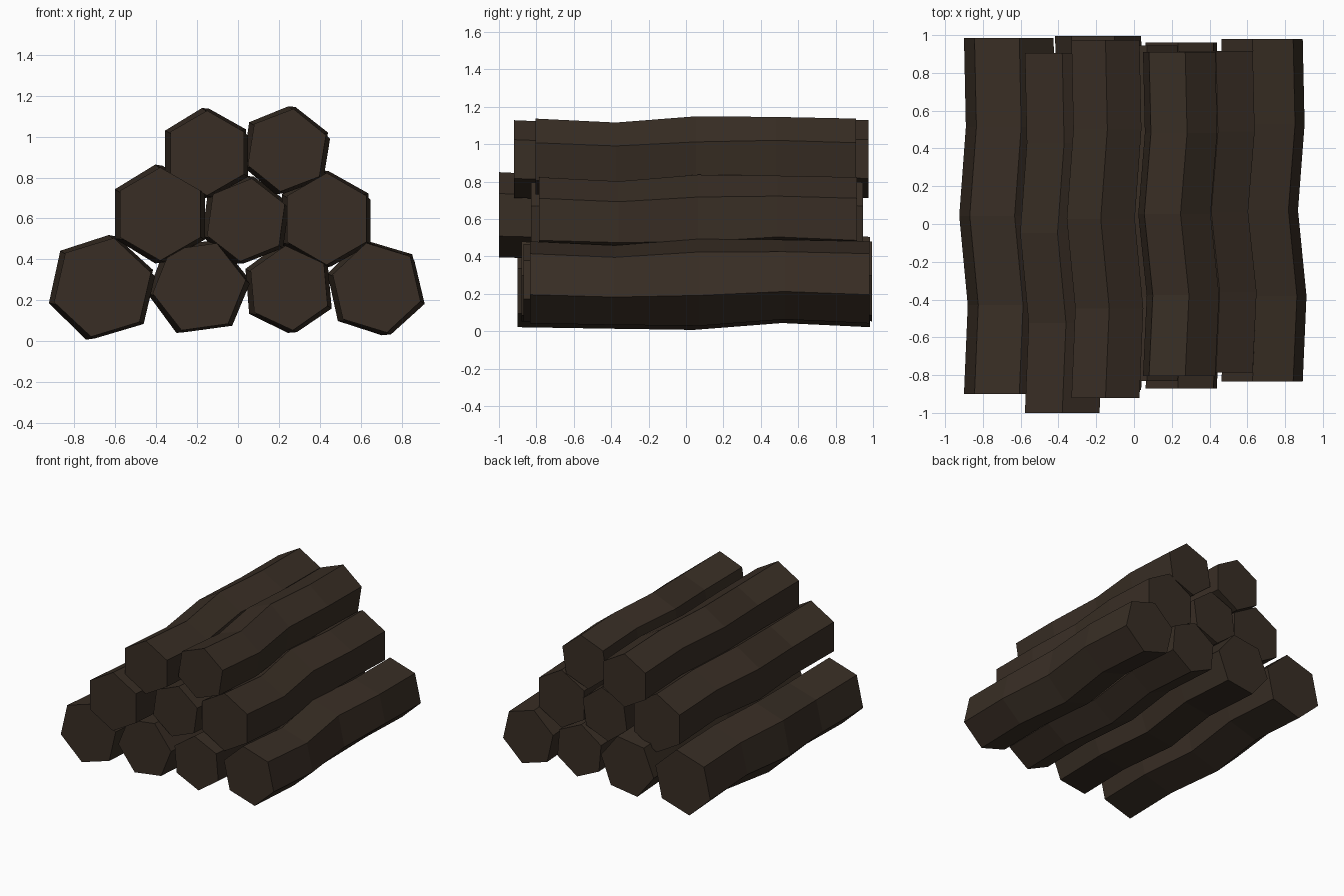
import bpy, bmesh
from math import cos, sin, radians

cube = bpy.data.objects.get("Cube")
if cube:
    bpy.data.objects.remove(cube, do_unlink=True)

bark = bpy.data.materials.new("dark brown wood")
bark.use_nodes = True
color = (0.040, 0.027, 0.018, 1)
bark.diffuse_color = color
bark.node_tree.nodes["Principled BSDF"].inputs["Base Color"].default_value = color

# Bends along a log: shift in x, shift in z, vertical stretch
BENDS = [(0, 0, 1), (0.02, -0.015, 0.97), (-0.025, 0, 1.06), (0.01, 0.015, 0.97), (0, 0, 1)]


def make_log(name, x, z, radius, turn, front, back):
    """Six-sided, slightly crooked log lying along y."""
    bm = bmesh.new()
    rings = []
    for i, (dx, dz, stretch) in enumerate(BENDS):
        y = front + (back - front) * i / (len(BENDS) - 1)
        angles = [radians(turn + 60 * k) for k in range(6)]
        rings.append([bm.verts.new((x + dx + radius * cos(a), y,
                                    z + dz + radius * stretch * sin(a))) for a in angles])
    for a, b in zip(rings, rings[1:]):
        for k in range(6):
            n = (k + 1) % 6
            bm.faces.new((a[k], a[n], b[n], b[k]))
    bm.faces.new(rings[0])
    bm.faces.new(rings[-1][::-1])
    bmesh.ops.recalc_face_normals(bm, faces=bm.faces)
    mesh = bpy.data.meshes.new(name)
    bm.to_mesh(mesh)
    bm.free()
    mesh.materials.append(bark)
    bpy.context.collection.objects.link(bpy.data.objects.new(name, mesh))


# Bottom row of four
make_log("bottom_log_far_right", -0.663, 0.263, 0.248, 17, -0.90, 0.985)
make_log("bottom_log_right", -0.19, 0.266, 0.23, 8, -0.88, 0.995)
make_log("bottom_log_left", 0.25, 0.26, 0.208, 35, -0.87, 0.96)
make_log("bottom_log_far_left", 0.678, 0.261, 0.225, 43, -0.835, 0.98)
# Middle row of three
make_log("middle_log_right", -0.38, 0.622, 0.228, 30, -1.0, 0.905)
make_log("middle_log_centre", 0.039, 0.593, 0.205, 22, -0.83, 0.945)
make_log("middle_log_left", 0.434, 0.598, 0.225, 30, -0.785, 0.915)
# Top row of two
make_log("top_log_right", -0.151, 0.92, 0.208, 30, -0.92, 0.975)
make_log("top_log_left", 0.239, 0.934, 0.205, 21, -0.805, 0.91)
